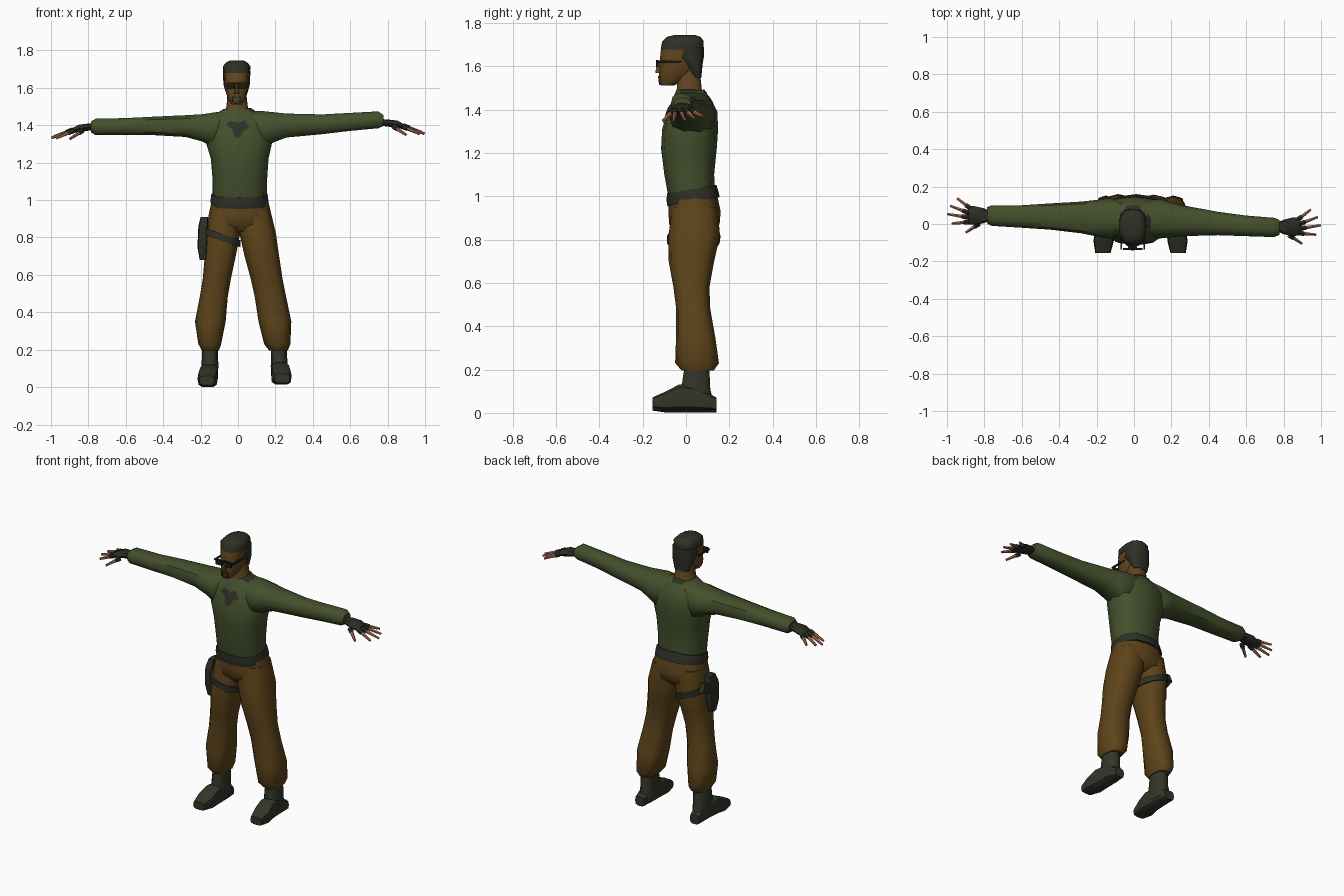
import bpy, bmesh, math
from mathutils import Vector
from mathutils.bvhtree import BVHTree


def material(name, srgb):
    m = bpy.data.materials.new(name)
    m.diffuse_color = [(c / 255) ** 2.2 for c in srgb] + [1]
    return m


SHIRT = material("olive_shirt", (70, 81, 48))
PANTS = material("brown_trousers", (94, 70, 32))
FACE = material("face_skin", (98, 70, 36))
FINGER = material("finger_skin", (172, 112, 86))
DARK = material("dark_webbing", (50, 51, 43))
HAIR = material("dark_hair", (50, 52, 42))
BOOT = material("boot_leather", (54, 56, 45))
GLOVE = material("glove_cloth", (47, 48, 40))
LENS = material("black_lens", (32, 32, 27))


def finish(name, bm, mat):
    bmesh.ops.recalc_face_normals(bm, faces=bm.faces)
    me = bpy.data.meshes.new(name)
    bm.to_mesh(me)
    bm.free()
    me.materials.append(mat)
    ob = bpy.data.objects.new(name, me)
    bpy.context.collection.objects.link(ob)
    return ob


def loft(name, axis, rings, mat, n=12, power=2.5, slope=(0, 0)):
    """Skin rounded cross-sections given as (position, u0, u1, v0, v1)."""
    bm = bmesh.new()
    loops = []
    for t, u0, u1, v0, v1 in rings:
        loop = []
        for i in range(n):
            a = 2 * math.pi * i / n
            c, s = math.cos(a), math.sin(a)
            u = (u0 + u1) / 2 + (u1 - u0) / 2 * math.copysign(abs(c) ** (2 / power), c)
            v = (v0 + v1) / 2 + (v1 - v0) / 2 * math.copysign(abs(s) ** (2 / power), s)
            p = {"x": (t, u, v), "y": (u, t, v),
                 "z": (u, v, t + slope[0] * u + slope[1] * v)}[axis]
            loop.append(bm.verts.new(p))
        loops.append(loop)
    for a, b in zip(loops, loops[1:]):
        for i in range(n):
            j = (i + 1) % n
            bm.faces.new((a[i], a[j], b[j], b[i]))
    bm.faces.new(loops[0])
    bm.faces.new(loops[-1])
    return finish(name, bm, mat)


def rod(name, p, q, r0, r1, mat, n=6):
    """Tapered rod from p to q."""
    p, q = Vector(p), Vector(q)
    bm = bmesh.new()
    bmesh.ops.create_cone(bm, cap_ends=True, segments=n, radius1=r0, radius2=r1,
                          depth=(q - p).length)
    ob = finish(name, bm, mat)
    ob.location = (p + q) / 2
    ob.rotation_euler = (q - p).to_track_quat("Z", "Y").to_euler()
    return ob


def box(name, lo, hi, mat, tilt=0):
    bm = bmesh.new()
    bmesh.ops.create_cube(bm, size=1)
    ob = finish(name, bm, mat)
    ob.scale = [b - a for a, b in zip(lo, hi)]
    ob.location = [(a + b) / 2 for a, b in zip(lo, hi)]
    ob.rotation_euler.x = tilt
    return ob


def patch(name, target, pts, ray, mat):
    """Thin painted patch projected onto the target along ray."""
    src = bmesh.new()
    src.from_mesh(target.data)
    tree = BVHTree.FromBMesh(src)
    ray = Vector(ray)
    bm = bmesh.new()
    f = bm.faces.new([bm.verts.new(p) for p in pts])
    bmesh.ops.poke(bm, faces=[f])
    bmesh.ops.subdivide_edges(bm, edges=bm.edges[:], cuts=2, use_grid_fill=True)
    for v in bm.verts:
        hit = tree.ray_cast(v.co - ray, ray)[0]
        if hit:
            v.co = hit - ray * 0.005
    src.free()
    return finish(name, bm, mat)


# Torso
torso = loft("shirt_torso", "z", [
    (1.00, -.135, .153, -.082, .135), (1.10, -.135, .155, -.100, .130),
    (1.22, -.145, .163, -.115, .142), (1.31, -.172, .183, -.110, .148),
    (1.39, -.170, .170, -.086, .145), (1.45, -.140, .130, -.062, .115),
    (1.488, -.075, .066, -.045, .085)], SHIRT)
patch("chest_patch", torso, [(x, -.3, z) for x, z in (
    (-.065, 1.405), (-.045, 1.425), (0, 1.412), (.035, 1.425), (.062, 1.385),
    (.03, 1.37), (.012, 1.335), (-.02, 1.335), (-.028, 1.375))], (0, 1, 0), DARK)
patch("shoulder_patch", torso, [(x, y, 1.7) for x, y in (
    (.05, -.03), (.085, -.025), (.10, .02), (.08, .05), (.05, .04))], (0, 0, -1), DARK)
patch("nape_patch", torso, [(x, y, 1.7) for x, y in (
    (-.05, .075), (.04, .075), (.03, .098), (-.04, .098))], (0, 0, -1), DARK)

# Sleeves
loft("left_sleeve", "x", [
    (.06, -.05, .12, 1.34, 1.48), (.13, -.078, .135, 1.275, 1.48),
    (.19, -.072, .12, 1.305, 1.473), (.26, -.065, .10, 1.332, 1.465),
    (.45, -.06, .065, 1.35, 1.460), (.60, -.065, .045, 1.368, 1.468),
    (.75, -.07, .033, 1.382, 1.476), (.778, -.058, .022, 1.395, 1.455)], SHIRT, 10)
loft("right_sleeve", "x", [
    (-.06, -.05, .12, 1.34, 1.48), (-.13, -.08, .14, 1.275, 1.472),
    (-.19, -.068, .13, 1.31, 1.462), (-.28, -.05, .12, 1.335, 1.456),
    (-.45, -.03, .11, 1.345, 1.448), (-.60, -.02, .10, 1.345, 1.440),
    (-.76, -.01, .10, 1.345, 1.437), (-.785, .003, .09, 1.36, 1.422)], SHIRT, 10)

# Fingerless gloves and fingers; cy, cz centre each wrist
for side, s, cy, cz in (("left", 1, -.015, 1.415), ("right", -1, .045, 1.393)):
    palm = [(.765, -.022, .022, -.018, .018), (.80, -.04, .038, -.022, .016),
            (.85, -.05, .05, -.03, .010), (.885, -.045, .05, -.035, -.008)]
    loft(side + "_glove", "x",
         [(s * x, cy + a, cy + b, cz + c, cz + d) for x, a, b, c, d in palm], GLOVE, 8)
    fingers = [(.875, .038, .945, .092, -.045), (.885, .015, .982, .052, -.052),
               (.885, -.010, .997, .008, -.060), (.88, -.034, .972, -.042, -.062),
               (.83, -.045, .898, -.090, -.066)]
    for i, (x0, y0, x1, y1, z1) in enumerate(fingers):
        p = Vector((s * x0, cy + y0, cz - .020))
        q = Vector((s * x1, cy + y1, cz + z1))
        rod(f"{side}_finger_{i}", p, q, .012, .007, FINGER)
        rod(f"{side}_glove_finger_{i}", p, p.lerp(q, .3), .015, .0135, GLOVE)

# Belt, hips and trouser legs
loft("belt", "z", [(.968, -.145, .163, -.085, .156), (.995, -.147, .162, -.090, .150),
                   (1.028, -.142, .158, -.088, .140)], DARK, slope=(0, .18))
loft("hips", "z", [(.83, -.10, .12, -.04, .11), (.87, -.165, .19, -.078, .155),
                   (.93, -.155, .177, -.081, .16), (1.00, -.14, .16, -.078, .145)], PANTS)
depth = [(.95, -.065, .145), (.82, -.08, .157), (.70, -.08, .130), (.58, -.058, .108),
         (.48, -.045, .112), (.35, -.046, .135), (.23, -.05, .152), (.195, -.02, .128)]
spans = {"right": [(-.15, .01), (-.172, .012), (-.178, -.012), (-.188, -.038),
                   (-.205, -.055), (-.23, -.066), (-.212, -.09), (-.193, -.102)],
         "left": [(0, .172), (.008, .203), (.035, .22), (.068, .238),
                  (.09, .258), (.11, .285), (.14, .28), (.167, .266)]}
for side, span in spans.items():
    loft(side + "_trouser_leg", "z",
         [(z, a, b, y0, y1) for (z, y0, y1), (a, b) in zip(depth, span)], PANTS)

# Boots
for side, s, dx, dz in (("right", 1, 0, 0), ("left", -1, .07, .012)):
    def place(x0, x1):
        return sorted((s * x0 + dx, s * x1 + dx))
    loft(side + "_boot_shaft", "z", [
        (z, *place(a, b), y0, y1) for z, a, b, y0, y1 in (
            (.03, -.20, -.11, -.04, .135), (.11, -.195, -.105, -.025, .115),
            (.24, -.19, -.108, -.005, .108))], BOOT, 10)
    loft(side + "_boot_foot", "y", [
        (y, *place(a, b), z0 + dz, z1 + dz) for y, a, b, z0, z1 in (
            (.14, -.19, -.125, 0, .06), (.05, -.20, -.11, 0, .11),
            (-.03, -.207, -.107, 0, .122), (-.09, -.217, -.108, 0, .09),
            (-.155, -.207, -.125, .01, .06))], BOOT, 10, 3.5)

# Thigh strap, holster and pistol grip
loft("thigh_strap", "z", [(.752, -.184, .012, -.087, .155), (.79, -.181, .015, -.087, .160)],
     DARK, slope=(-.35, 0))
loft("holster", "z", [(.68, -.205, -.17, -.02, .03), (.75, -.217, -.165, -.035, .05),
                      (.86, -.212, -.160, -.04, .06), (.91, -.20, -.16, -.02, .05)],
     DARK, 8, 4)
box("pistol_grip", (-.20, .04, .815), (-.168, .105, .875), DARK, .4)

# Neck and head
loft("neck", "z", [(1.455, -.085, .075, -.05, .09), (1.495, -.062, .053, -.045, .075),
                   (1.59, -.055, .042, -.04, .065)], FACE, 10)
loft("head", "z", [
    (1.512, -.035, .020, -.116, -.055), (1.54, -.054, .040, -.125, .0),
    (1.58, -.065, .051, -.124, .045), (1.62, -.071, .057, -.121, .06),
    (1.67, -.075, .061, -.117, .07), (1.70, -.074, .060, -.105, .07)], FACE)
loft("nose", "z", [(1.568, -.021, .007, -.143, -.10), (1.58, -.018, .004, -.143, -.10),
                   (1.625, -.013, -.001, -.126, -.10)], FACE, 6)
loft("hair_top", "z", [
    (1.678, -.078, .064, -.117, .080), (1.715, -.081, .067, -.110, .082),
    (1.735, -.064, .050, -.09, .068), (1.745, -.045, .031, -.05, .04)], HAIR)
loft("hair_back", "z", [
    (1.545, -.055, .042, .035, .070), (1.61, -.076, .062, -.01, .077),
    (1.64, -.079, .065, -.045, .082), (1.69, -.080, .066, -.05, .082)], HAIR)

# Spectacles and facial hair
for side, s in (("left", 1), ("right", -1)):
    cx = -.007 + s * .031
    box(side + "_lens", (cx - .022, -.138, 1.595), (cx + .022, -.128, 1.628), LENS)
    ax = -.007 + s * .062
    box(side + "_temple", (ax - .004, -.135, 1.616), (ax + .004, -.02, 1.626), LENS)
    bx = -.007 + s * .020
    box(side + "_beard_edge", (bx - .004, -.128, 1.525), (bx + .004, -.12, 1.55), HAIR)
box("spectacle_bridge", (-.06, -.138, 1.620), (.046, -.130, 1.629), LENS)
box("moustache", (-.031, -.130, 1.546), (.017, -.121, 1.555), HAIR)
box("chin_beard", (-.022, -.124, 1.514), (.008, -.115, 1.528), HAIR)

# Smooth shading with sharp creases kept
bpy.ops.object.select_all(action="SELECT")
bpy.context.view_layer.objects.active = torso
bpy.ops.object.shade_smooth_by_angle(angle=math.radians(45))
